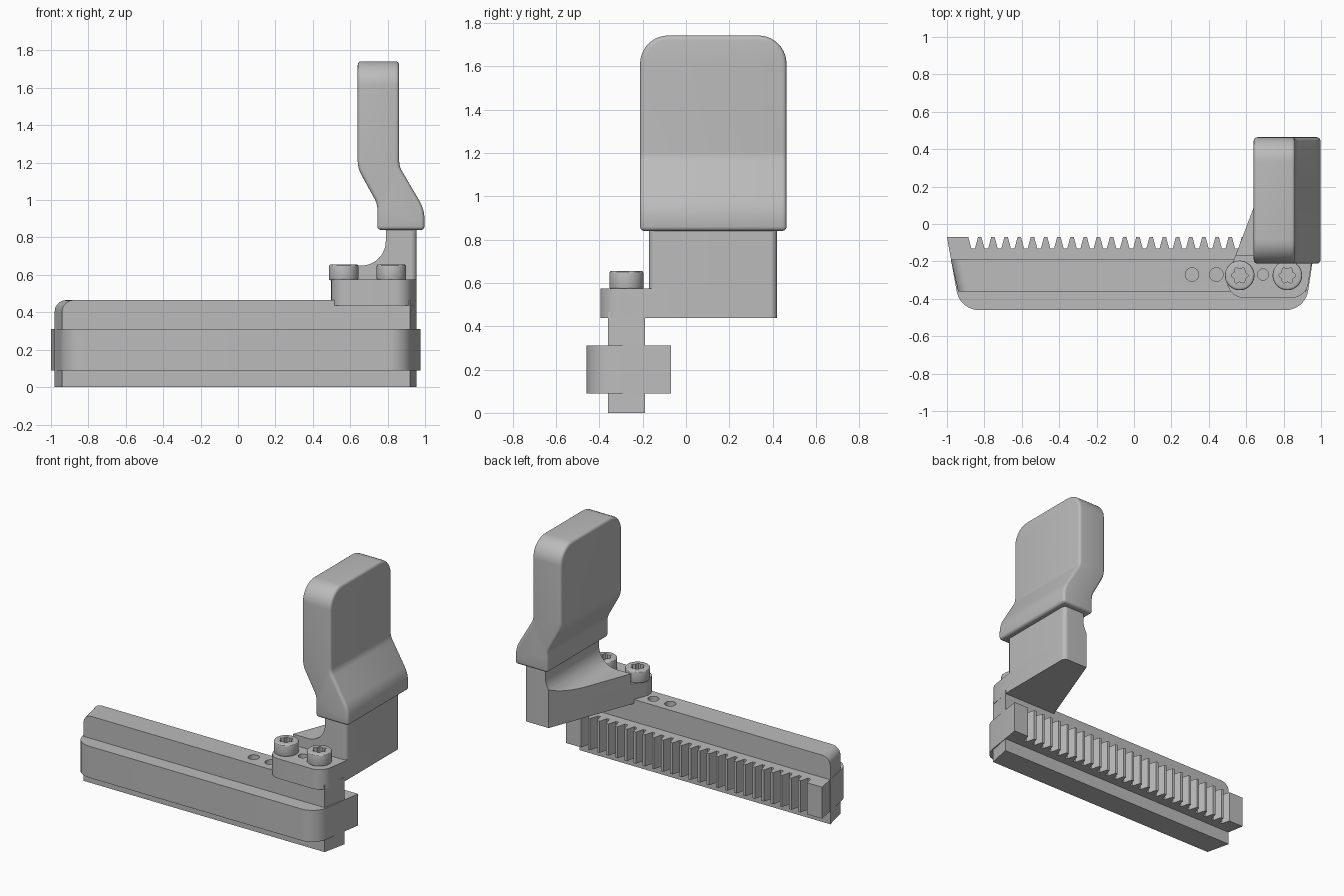
import bpy, bmesh, math
from mathutils import Vector

old = bpy.data.objects.get("Cube")
if old:
    bpy.data.objects.remove(old, do_unlink=True)

grey = bpy.data.materials.new("machined grey")
grey.use_nodes = True
grey.diffuse_color = (0.5, 0.5, 0.5, 1)
grey.node_tree.nodes["Principled BSDF"].inputs["Base Color"].default_value = (0.5, 0.5, 0.5, 1)


def rounded(corners, steps=8):
    """Outline from (a, b[, radius]) corners, each radius turned into an arc."""
    out = []
    for i, c in enumerate(corners):
        p = Vector(c[:2])
        if len(c) < 3:
            out.append(p)
            continue
        u = (Vector(corners[i - 1][:2]) - p).normalized()
        v = (Vector(corners[(i + 1) % len(corners)][:2]) - p).normalized()
        half = u.angle(v) / 2
        centre = p + (u + v).normalized() * c[2] / math.sin(half)
        start = p + u * c[2] / math.tan(half) - centre
        end = p + v * c[2] / math.tan(half) - centre
        for k in range(steps + 1):
            out.append(centre + start.lerp(end, k / steps).normalized() * c[2])
    return out


def prism(name, outline, lo, hi, axis="z"):
    """Extrude an outline along z (outline is x, y) or along y (outline is x, z)."""
    place = (lambda p: (p[0], p[1], lo)) if axis == "z" else (lambda p: (p[0], lo, p[1]))
    depth = Vector((0, 0, hi - lo)) if axis == "z" else Vector((0, hi - lo, 0))
    bm = bmesh.new()
    face = bm.faces.new([bm.verts.new(place(p)) for p in outline])
    top = bmesh.ops.extrude_face_region(bm, geom=[face])
    bmesh.ops.translate(bm, vec=depth, verts=[v for v in top["geom"] if isinstance(v, bmesh.types.BMVert)])
    bmesh.ops.recalc_face_normals(bm, faces=bm.faces)
    mesh = bpy.data.meshes.new(name)
    bm.to_mesh(mesh)
    bm.free()
    mesh.materials.append(grey)
    obj = bpy.data.objects.new(name, mesh)
    bpy.context.collection.objects.link(obj)
    return obj


def circle(x, y, r, lobe=0, n=48):
    turns = [2 * math.pi * k / n for k in range(n)]
    return [(x + (r + lobe * math.cos(6 * t)) * math.cos(t),
             y + (r + lobe * math.cos(6 * t)) * math.sin(t)) for t in turns]


def apply(obj, mod):
    bpy.context.view_layer.objects.active = obj
    bpy.ops.object.modifier_apply(modifier=mod.name)


def cut(obj, cutter):
    mod = obj.modifiers.new("cut", "BOOLEAN")
    mod.operation, mod.solver, mod.object = "DIFFERENCE", "EXACT", cutter
    apply(obj, mod)
    bpy.data.objects.remove(cutter, do_unlink=True)


def bevel_edges(obj, rule, width, segments):
    """Round the edges whose two end points both pass the rule."""
    bm = bmesh.new()
    bm.from_mesh(obj.data)
    edges = [e for e in bm.edges if rule(e.verts[0].co, e.verts[1].co)]
    bmesh.ops.bevel(bm, geom=edges, offset=width, segments=segments, profile=0.5, affect="EDGES")
    bm.to_mesh(obj.data)
    bm.free()


def soften(obj, width, segments=3):
    mod = obj.modifiers.new("soft edges", "BEVEL")
    mod.width, mod.segments, mod.limit_method, mod.angle_limit = width, segments, "ANGLE", math.radians(35)
    apply(obj, mod)


# Toothed rail: tapered outline with a row of notches along its back edge
back, root = -0.07, -0.13
rail = [(0.975, back), (0.915, -0.46, 0.12), (-0.93, -0.46, 0.12), (-1.0, back)]
for i in range(25):
    c = -0.86 + 0.0705 * i
    rail += [(c - 0.026, back), (c - 0.01, root), (c + 0.01, root), (c + 0.026, back)]
prism("toothed_rail", rounded(rail), 0.09, 0.31)

# Tall centre web running through the rail
web = prism("centre_web", [(-0.94, -0.36), (0.92, -0.36), (0.955, -0.19), (-0.98, -0.19)], 0, 0.465)
bevel_edges(web, lambda a, b: max(a.x, b.x) < 0 and min(a.z, b.z) > 0.4, 0.06, 8)
for x in (0.31, 0.44):
    cut(web, prism("hole", circle(x, -0.27, 0.036), 0.38, 0.6))

# Bracket foot clamped to the web
foot = prism("bracket_foot", rounded([
    (0.457, -0.395, 0.09), (0.92, -0.395, 0.09), (0.955, -0.17), (0.955, 0.42, 0.03), (0.765, 0.42)]),
    0.437, 0.575)
cut(foot, prism("hole", circle(0.69, -0.27, 0.03), 0.52, 0.7))

# Bracket upright, swept into the foot by a large fillet
upright = prism("bracket_upright", rounded([
    (0.542, -0.17), (0.955, -0.17, 0.03), (0.955, 0.42, 0.03), (0.765, 0.42)]), 0.575, 0.9)
cut(upright, prism("sweep", rounded([
    (0.3, 0.65), (0.79, 0.65, 0.13), (0.79, 1.1), (0.3, 1.1)], 12), -1, 1, "y"))

# Offset grip pad
pad = prism("grip_pad", rounded([
    (0.64, 1.742), (0.64, 1.17, 0.16), (0.745, 0.98, 0.12), (0.745, 0.84),
    (0.997, 0.84), (0.997, 0.95, 0.2), (0.862, 1.18, 0.1), (0.862, 1.742)]), -0.212, 0.464, "y")
bevel_edges(pad, lambda a, b: min(a.z, b.z) > 1.7 and abs(a.y - b.y) < 0.01, 0.13, 10)
soften(pad, 0.02, 4)

# Two cap screws with lobed sockets
for side, x in (("inner", 0.565), ("outer", 0.82)):
    screw = prism(side + "_screw", circle(x, -0.275, 0.079), 0.57, 0.656)
    soften(screw, 0.012)
    cut(screw, prism("socket", circle(x, -0.275, 0.039, 0.006), 0.61, 0.7))

# Smooth the curved faces, keep machined edges crisp
bpy.ops.object.select_all(action="DESELECT")
for obj in bpy.context.collection.objects:
    if obj.type == "MESH" and obj.data.materials and obj.data.materials[0] == grey:
        obj.select_set(True)
        bpy.context.view_layer.objects.active = obj
bpy.ops.object.shade_smooth_by_angle(angle=math.radians(30))
